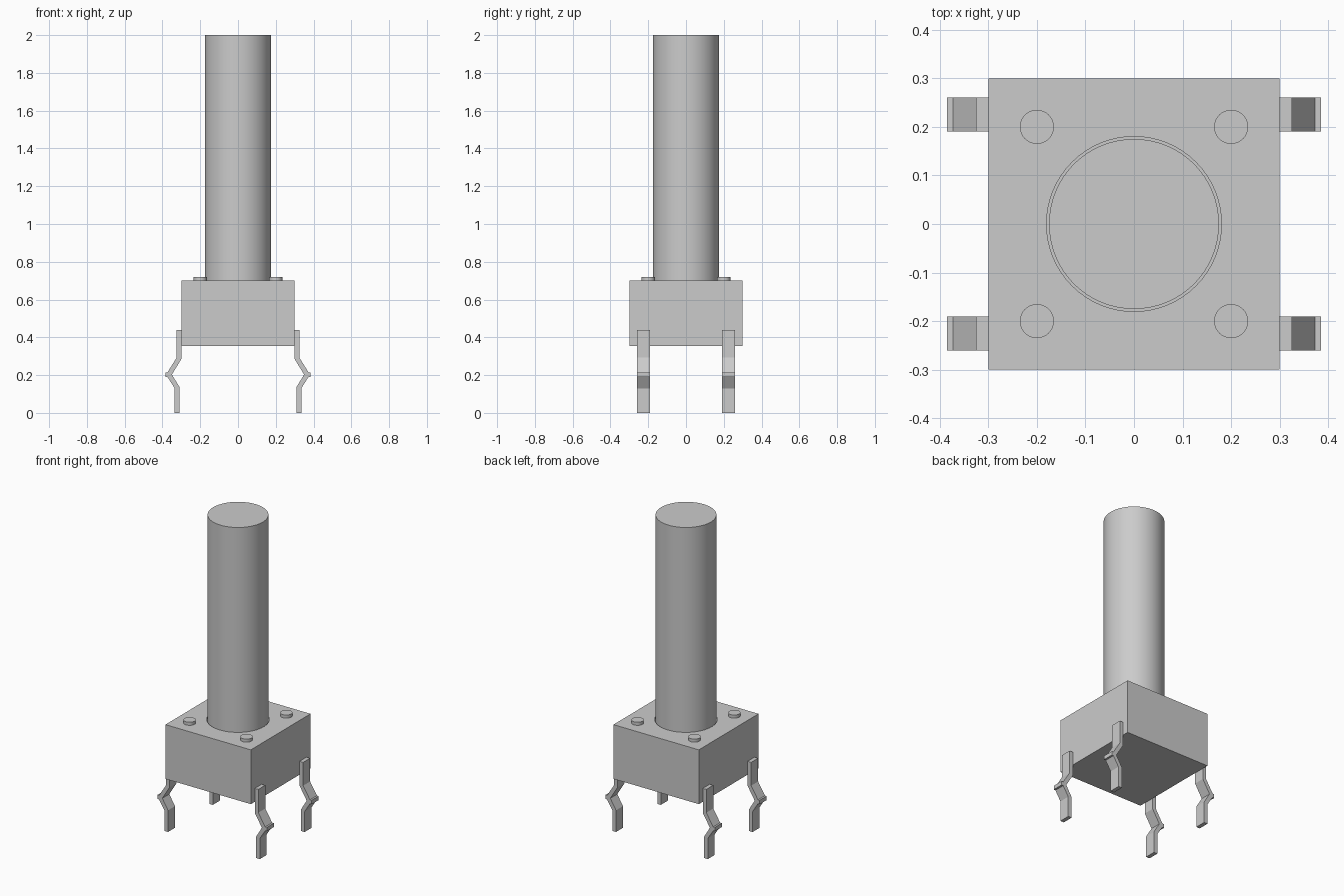
import bpy, bmesh, math

if "Cube" in bpy.data.objects:
    bpy.data.objects.remove(bpy.data.objects["Cube"])

grey = bpy.data.materials.new("light_grey")
grey.diffuse_color = (0.6, 0.6, 0.6, 1)
grey.use_nodes = True
grey.node_tree.nodes["Principled BSDF"].inputs["Base Color"].default_value = grey.diffuse_color


def finish(obj, name, smooth=False):
    obj.name = name
    obj.data.materials.clear()
    obj.data.materials.append(grey)
    if smooth:
        bpy.ops.object.select_all(action='DESELECT')
        obj.select_set(True)
        bpy.context.view_layer.objects.active = obj
        bpy.ops.object.shade_smooth_by_angle(angle=math.radians(30))
    return obj


def cylinder(name, x, y, r, z0, z1, sides=64):
    bpy.ops.mesh.primitive_cylinder_add(vertices=sides, radius=r, depth=z1 - z0,
                                        location=(x, y, (z0 + z1) / 2))
    return finish(bpy.context.object, name, True)


def leg(name, sx, sy):
    # Bent pin outline in x and z, extruded along y
    outline = [(0.30, 0.44), (0.30, 0.285), (0.35, 0.203), (0.31, 0.137),
               (0.31, 0), (0.335, 0), (0.335, 0.13), (0.373, 0.19),
               (0.385, 0.19), (0.385, 0.215), (0.373, 0.215),
               (0.325, 0.292), (0.325, 0.44)]
    bm = bmesh.new()
    face = bm.faces.new([bm.verts.new((sx * x, sy * 0.19, z)) for x, z in outline])
    out = bmesh.ops.extrude_face_region(bm, geom=[face])
    moved = [v for v in out["geom"] if isinstance(v, bmesh.types.BMVert)]
    bmesh.ops.translate(bm, verts=moved, vec=(0, sy * 0.07, 0))
    bmesh.ops.recalc_face_normals(bm, faces=bm.faces)
    mesh = bpy.data.meshes.new(name)
    bm.to_mesh(mesh)
    bm.free()
    obj = bpy.data.objects.new(name, mesh)
    bpy.context.collection.objects.link(obj)
    return finish(obj, name)


# Square housing with a round opening for the plunger
bpy.ops.mesh.primitive_cube_add(size=1, location=(0, 0, 0.5275))
housing = bpy.context.object
housing.scale = (0.6, 0.6, 0.345)
bpy.ops.object.transform_apply(location=False, rotation=False, scale=True)
finish(housing, "housing")
cutter = cylinder("opening_cutter", 0, 0, 0.18, 0.65, 0.8)
cut = housing.modifiers.new("opening", 'BOOLEAN')
cut.operation = 'DIFFERENCE'
cut.solver = 'EXACT'
cut.object = cutter
bpy.context.view_layer.objects.active = housing
bpy.ops.object.modifier_apply(modifier="opening")
bpy.data.objects.remove(cutter)
finish(housing, "housing", True)

# Tall plunger
cylinder("plunger", 0, 0, 0.175, 0.65, 2.0)

# Corner rivets and legs
for sx, side in ((-1, "left"), (1, "right")):
    for sy, end in ((-1, "front"), (1, "back")):
        cylinder(f"rivet_{end}_{side}", sx * 0.2, sy * 0.2, 0.035, 0.69, 0.72, 48)
        leg(f"leg_{end}_{side}", sx, sy)
